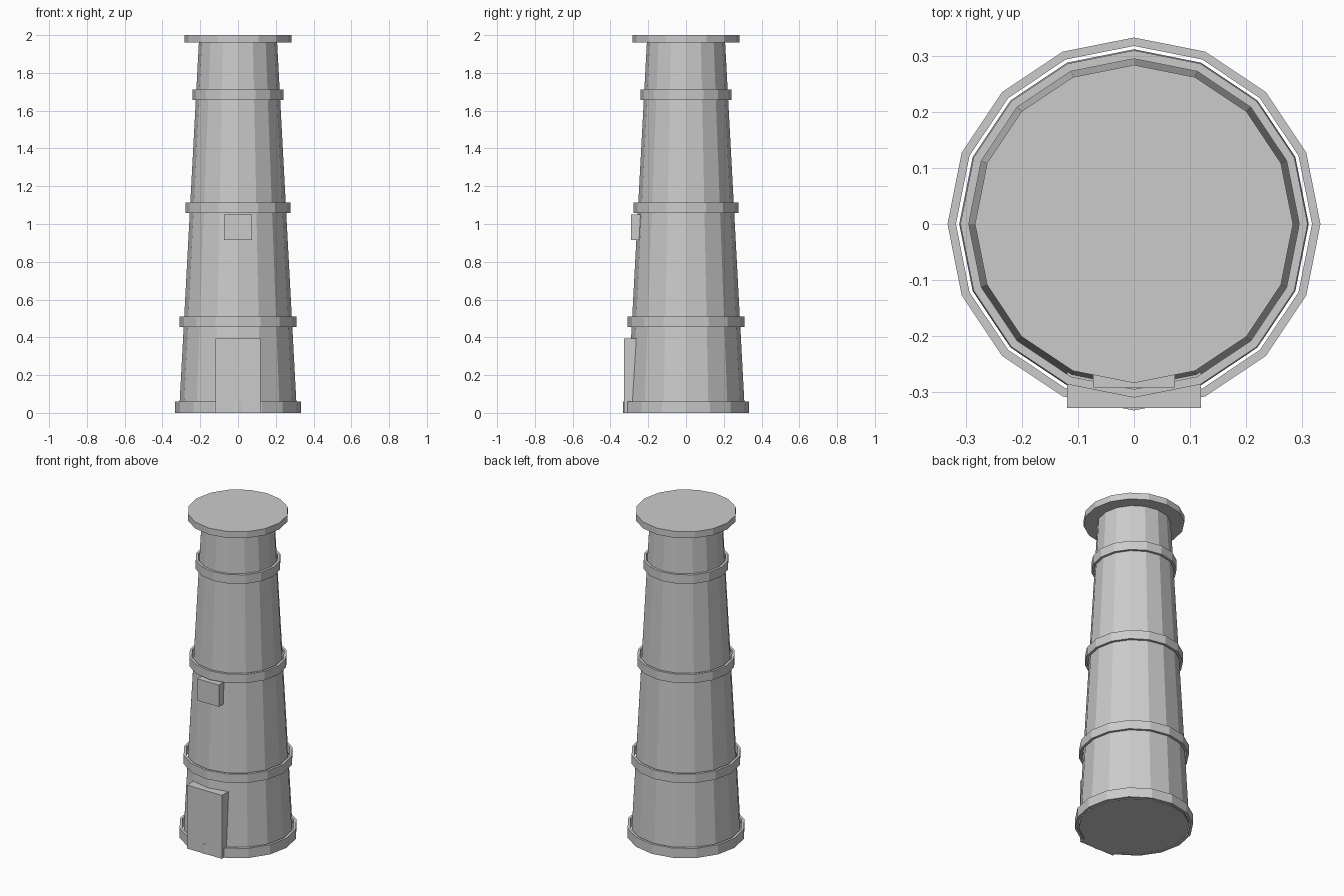
import bpy, bmesh, math

if "Cube" in bpy.data.objects:
    bpy.data.objects.remove(bpy.data.objects["Cube"])

SIDES = 16
grey = bpy.data.materials.new("plain grey")
grey.diffuse_color = (0.6, 0.6, 0.6, 1)
grey.use_nodes = True
grey.node_tree.nodes["Principled BSDF"].inputs["Base Color"].default_value = grey.diffuse_color


def lathe(name, profile, closed):
    """Spin an (r, z) profile; a closed profile makes a hollow band, an open one gets end caps."""
    bm = bmesh.new()
    loops = []
    for r, z in profile:
        loops.append([bm.verts.new((r * math.cos(2 * math.pi * i / SIDES),
                                    r * math.sin(2 * math.pi * i / SIDES), z))
                      for i in range(SIDES)])
    pairs = list(zip(loops, loops[1:]))
    if closed:
        pairs.append((loops[-1], loops[0]))
    else:
        bm.faces.new(loops[0])
        bm.faces.new(loops[-1])
    for a, b in pairs:
        for i in range(SIDES):
            j = (i + 1) % SIDES
            bm.faces.new((a[i], a[j], b[j], b[i]))
    finish(name, bm)


def box(name, x0, x1, y0, y1, z0, z1):
    bm = bmesh.new()
    bmesh.ops.create_cube(bm, size=1)
    for v in bm.verts:
        v.co = (x1 if v.co.x > 0 else x0, y1 if v.co.y > 0 else y0, z1 if v.co.z > 0 else z0)
    finish(name, bm)


def finish(name, bm):
    bmesh.ops.recalc_face_normals(bm, faces=bm.faces)
    mesh = bpy.data.meshes.new(name)
    bm.to_mesh(mesh)
    bm.free()
    mesh.materials.append(grey)
    bpy.context.collection.objects.link(bpy.data.objects.new(name, mesh))


# Tapered tower and its flat cap
lathe("tower_body", [(0.312, 0), (0.207, 1.965)], False)
lathe("top_cap", [(0.284, 1.96), (0.284, 2.0)], False)

# Hollow bands standing slightly clear of the tower wall
for name, r, z0, z1 in [("base_band", 0.333, 0.0, 0.06),
                        ("lower_band", 0.31, 0.455, 0.51),
                        ("middle_band", 0.277, 1.058, 1.113),
                        ("upper_band", 0.241, 1.657, 1.713)]:
    t = 0.015
    lathe(name, [(r, z0), (r, z1), (r - t, z1), (r - t, z0)], True)

# Door and window blocks on the front
box("door", -0.12, 0.12, -0.329, -0.25, 0.0, 0.393)
box("window", -0.073, 0.073, -0.292, -0.22, 0.915, 1.05)
